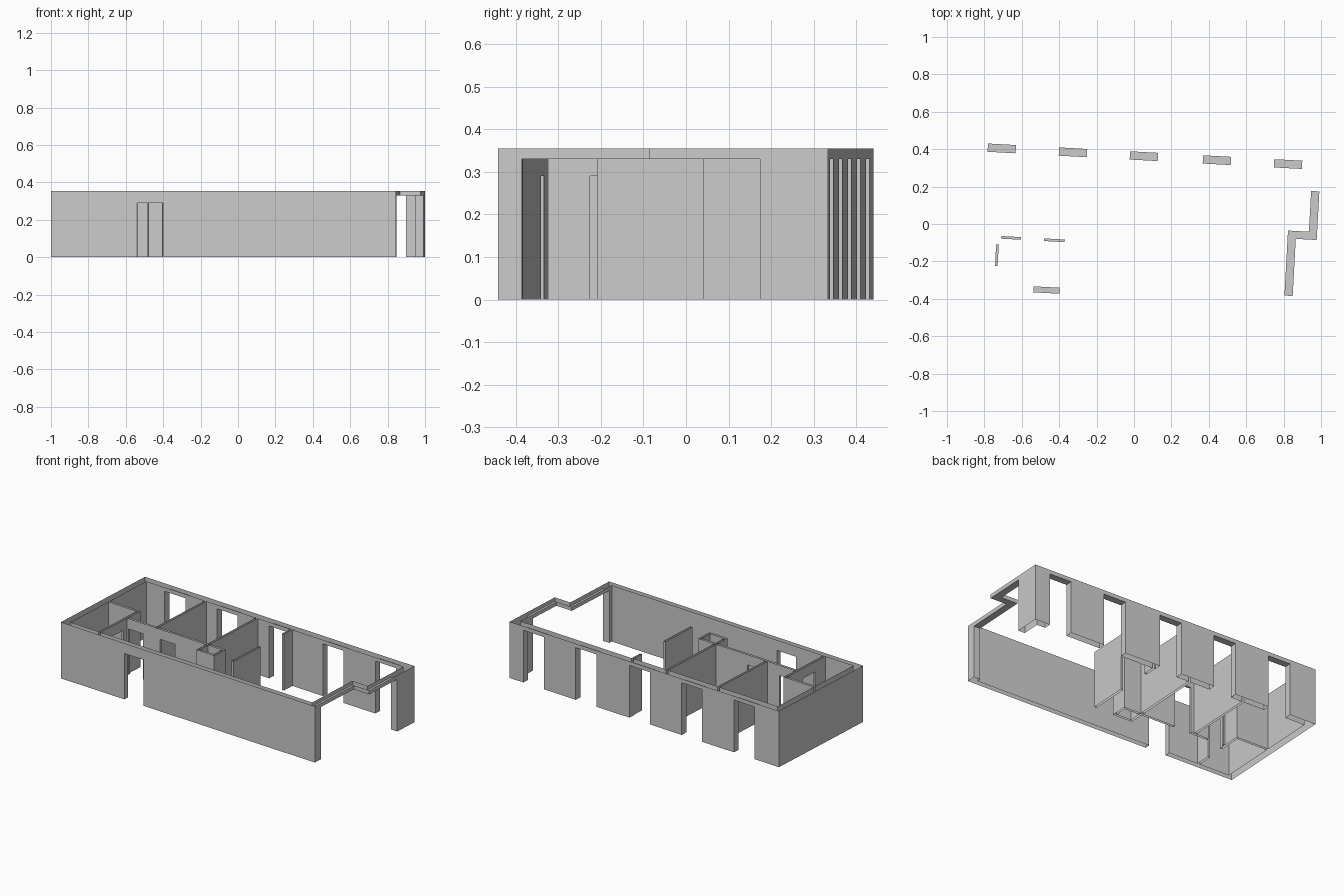
import bpy
import bmesh
import math
from mathutils import Matrix

cube = bpy.data.objects.get("Cube")
if cube:
    bpy.data.objects.remove(cube)

# One plain grey for the whole building
grey = bpy.data.materials.new("wall_grey")
grey.use_nodes = True
colour = (0.6, 0.6, 0.6, 1)
grey.diffuse_color = colour
grey.node_tree.nodes["Principled BSDF"].inputs["Base Color"].default_value = colour

# Plan sizes, measured along the building (u) and across it (v)
LENGTH, DEPTH, FRONT_END = 1.96, 0.781, 1.848
T, FRONT_T, THIN = 0.044, 0.032, 0.014
DOOR, WINDOW, TOP = 0.29, 0.33, 0.355
HALL, BATH, STUB = 0.277, 0.25, 1.092
BACK = DEPTH - T

# Rectangles of wall: u0, u1, v0, v1
plan = {
    "outer_walls": [
        (0, FRONT_END, 0, FRONT_T),
        (0, T, 0, DEPTH),
        (0, LENGTH, BACK, DEPTH),
        (FRONT_END - T, FRONT_END, 0, 0.404),
        (FRONT_END - T, LENGTH, 0.362, 0.404),
        (LENGTH - T, LENGTH, 0.362, DEPTH),
    ],
    "room_partitions": [
        (BATH, BATH + THIN, FRONT_T, 0.4),
        (T, BATH, 0.4 - THIN, 0.4),
        (BATH, 0.855, HALL, HALL + THIN),
        (0.468, 0.468 + THIN, HALL, BACK),
        (0.841, 0.841 + THIN, HALL, BACK),
        (STUB, STUB + THIN, 0.193, 0.443),
        (STUB, STUB + THIN, 0.66, BACK),
    ],
    "service_shaft": [
        (0.841, 0.97, 0.186, 0.186 + THIN),
        (0.855, 0.97, HALL, HALL + THIN),
        (0.841, 0.855, 0.186, HALL),
        (0.97 - THIN, 0.97, 0.186, HALL),
    ],
}

# Openings from the floor up: u0, u1, v0, v1, head height
openings = [(u, u + 0.15, BACK, DEPTH, WINDOW)
            for u in (0.177, 0.558, 0.938, 1.329, 1.71)]
openings += [
    (FRONT_END - T, LENGTH, 0.056, 0.622, WINDOW),
    (0.462, 0.602, 0, FRONT_T, DOOR),
    (BATH, BATH + THIN, 0.129, 0.244, DOOR),
    (0.275, 0.38, HALL, HALL + THIN, DOOR),
    (0.505, 0.615, HALL, HALL + THIN, DOOR),
]


def inside(rect, u, v):
    return rect[0] < u < rect[1] and rect[2] < v < rect[3]


def levels(first, second):
    rects = [r for part in plan.values() for r in part] + openings
    values = sorted({round(r[i], 4) for r in rects for i in (first, second)})
    return [values[0] - 1] + values + [values[-1] + 1]


us, vs, zs = levels(0, 1), levels(2, 3), [0, DOOR, WINDOW, TOP]


def owner(i, j, k):
    """Name of the part that fills a grid cell, or None."""
    u, v = (us[i] + us[i + 1]) / 2, (vs[j] + vs[j + 1]) / 2
    if any(inside(o, u, v) and zs[k] < o[4] - 0.001 for o in openings):
        return None
    for name, rects in plan.items():
        if any(inside(r, u, v) for r in rects):
            return name
    return None


cells = {(i, j, k): owner(i, j, k) for i in range(len(us) - 1)
         for j in range(len(vs) - 1) for k in range(len(zs) - 1)}
meshes = {name: bmesh.new() for name in plan}


def add_face(name, points):
    bm = meshes[name]
    bm.faces.new([bm.verts.new(p) for p in points])


# Wall faces, jambs and opening heads; the walls are open above and below
for (i, j, k), name in cells.items():
    if not name:
        continue
    a, b, c, d, lo, hi = us[i], us[i + 1], vs[j], vs[j + 1], zs[k], zs[k + 1]
    sides = [((0, -1), (a, c), (b, c)), ((1, 0), (b, c), (b, d)),
             ((0, 1), (b, d), (a, d)), ((-1, 0), (a, d), (a, c))]
    for (di, dj), p, q in sides:
        if not cells.get((i + di, j + dj, k)):
            add_face(name, [(*p, lo), (*q, lo), (*q, hi), (*p, hi)])
    if k and not cells[i, j, k - 1]:
        add_face(name, [(a, c, lo), (a, d, lo), (b, d, lo), (b, c, lo)])

# Turn the plan slightly and centre it
place = (Matrix.Translation((-1, -0.34, 0))
         @ Matrix.Rotation(-math.radians(3.13), 4, "Z"))
for name, bm in meshes.items():
    bmesh.ops.remove_doubles(bm, verts=bm.verts, dist=0.0005)
    bmesh.ops.dissolve_limit(bm, angle_limit=0.01, verts=bm.verts, edges=bm.edges)
    bm.transform(place)
    mesh = bpy.data.meshes.new(name)
    bm.to_mesh(mesh)
    bm.free()
    mesh.materials.append(grey)
    bpy.context.collection.objects.link(bpy.data.objects.new(name, mesh))
